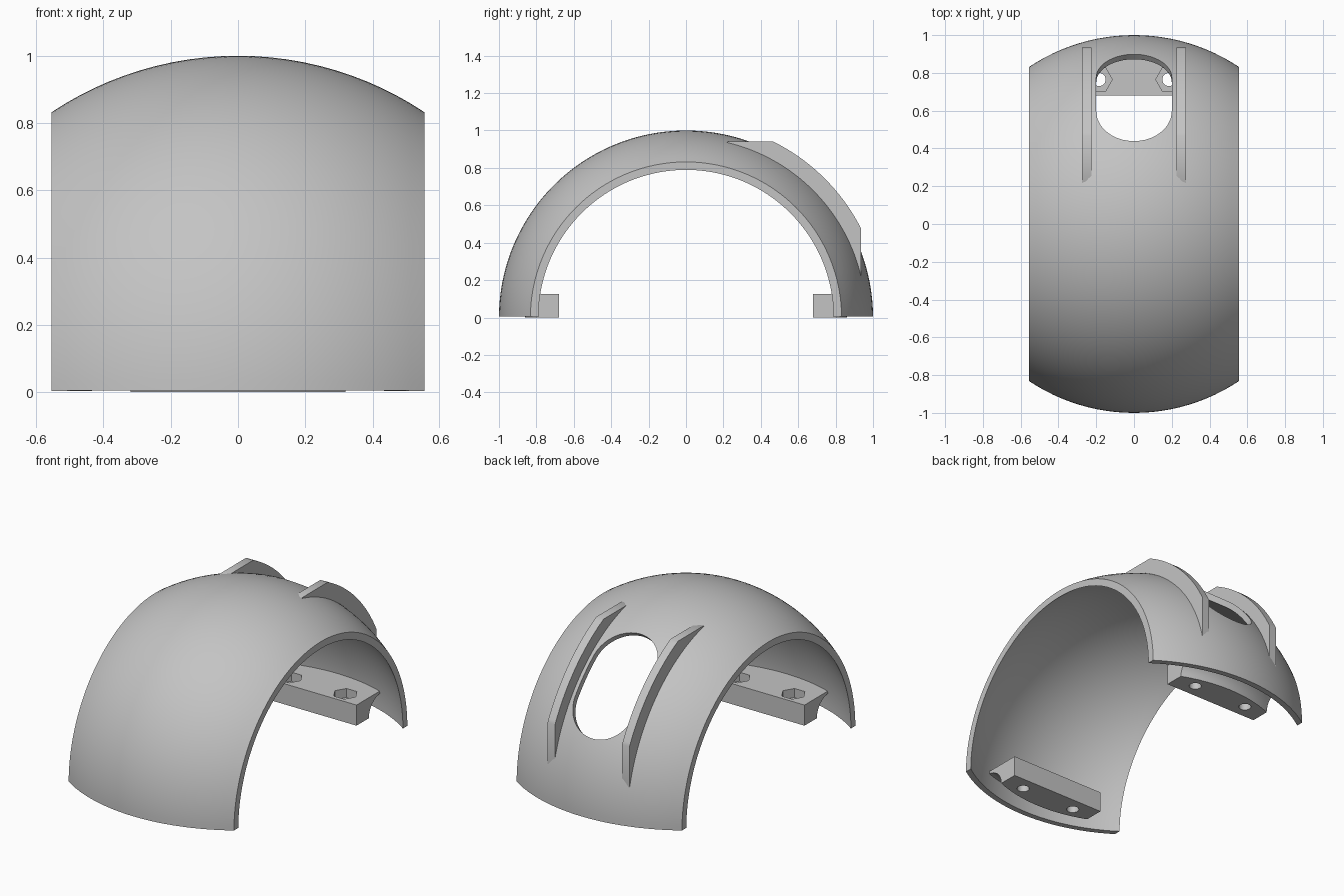
import bpy, bmesh, math
from mathutils import Matrix, Vector

if "Cube" in bpy.data.objects:
    bpy.data.objects.remove(bpy.data.objects["Cube"])

GREY = (0.55, 0.55, 0.55, 1)
mat = bpy.data.materials.new("plain grey")
mat.use_nodes = True
mat.diffuse_color = GREY
mat.node_tree.nodes["Principled BSDF"].inputs["Base Color"].default_value = GREY

R_OUT, R_IN, HALF_W = 1.0, 0.965, 0.555


def make(name, bm):
    bmesh.ops.recalc_face_normals(bm, faces=bm.faces)
    mesh = bpy.data.meshes.new(name)
    bm.to_mesh(mesh)
    bm.free()
    ob = bpy.data.objects.new(name, mesh)
    bpy.context.collection.objects.link(ob)
    mesh.materials.append(mat)
    return ob


def prism(name, points, depth):
    """Extrude a closed outline by a depth vector."""
    bm = bmesh.new()
    face = bm.faces.new([bm.verts.new(p) for p in points])
    out = bmesh.ops.extrude_face_region(bm, geom=[face])
    moved = [g for g in out["geom"] if isinstance(g, bmesh.types.BMVert)]
    bmesh.ops.translate(bm, verts=moved, vec=depth)
    return make(name, bm)


def arc(radius, start, end, n):
    return [(radius * math.cos(a), radius * math.sin(a))
            for a in (start + (end - start) * i / n for i in range(n + 1))]


def boolean(ob, cutter, op="DIFFERENCE"):
    mod = ob.modifiers.new(op.lower(), "BOOLEAN")
    mod.operation, mod.solver, mod.object = op, "EXACT", cutter
    bpy.context.view_layer.objects.active = ob
    bpy.context.view_layer.update()
    bpy.ops.object.modifier_apply(modifier=mod.name)
    bpy.data.objects.remove(cutter)


def smooth(ob):
    bpy.ops.object.select_all(action="DESELECT")
    ob.select_set(True)
    bpy.context.view_layer.objects.active = ob
    bpy.ops.object.shade_smooth_by_angle(angle=math.radians(30))


# Spherical shell: band profile swept half a turn about x
bm = bmesh.new()
a_out, a_in = math.asin(HALF_W / R_OUT), math.asin(HALF_W / R_IN)
outer = [(s, c) for c, s in arc(R_OUT, -a_out, a_out, 24)]
inner = [(s, c) for c, s in arc(R_IN, a_in, -a_in, 24)]
lift = 0.005
profile = bm.faces.new([bm.verts.new((x, r * math.cos(lift), r * math.sin(lift)))
                        for x, r in outer + inner])
bmesh.ops.spin(bm, geom=[profile] + profile.edges[:] + profile.verts[:],
               axis=(1, 0, 0), cent=(0, 0, 0), angle=math.pi - 2 * lift,
               steps=96, use_duplicate=False)
if not profile.is_valid or not any(
        all(v.co.y > 0 and v.co.z < 0.01 for v in f.verts) for f in bm.faces):
    edges = [e for e in bm.edges if e.is_boundary and all(v.co.y > 0 for v in e.verts)]
    bmesh.ops.contextual_create(bm, geom=edges)
shell = make("shell", bm)

# Rounded slot cut through the shell at 45 degrees
slot_r, slot_half = 0.2, 0.125
outline = [(x, u + slot_half) for x, u in arc(slot_r, 0, math.pi, 32)]
outline += [(x, u - slot_half) for x, u in arc(slot_r, math.pi, 2 * math.pi, 32)]
tilt = Matrix.Rotation(math.radians(-45), 3, "X")
slot = prism("slot_cutter", [tilt @ Vector((x, u, 0.6)) for x, u in outline],
             tilt @ Vector((0, 0, 0.8)))
boolean(shell, slot)
smooth(shell)

# Two ribs flanking the slot
RIB_R, TOP, BACK = 1.05, 0.94, 0.935
rib = arc(RIB_R, math.acos(BACK / RIB_R), math.asin(TOP / RIB_R), 32)
rib += [(0.225, TOP)] + arc(0.945, math.radians(78), math.radians(12.5), 32) + [(BACK, 0.225)]
for side, x in (("left", 0.225), ("right", -0.275)):
    ob = prism(side + "_rib", [(x, y, z) for y, z in rib], (0.05, 0, 0))
    smooth(ob)


def rod(radius, sides, x, y, z0, z1):
    pts = [(x + px, y + py, z0) for px, py in arc(radius, 0, 2 * math.pi, sides)[:-1]]
    return prism("rod_cutter", pts, (0, 0, z1 - z0))


# Mounting blocks inside the rim, each with two bolt holes and nut pockets
for name, sign in (("front_mount", -1), ("back_mount", 1)):
    block = prism(name, [(x, sign * y, 0) for x, y in
                         ((-0.32, 0.68), (0.32, 0.68), (0.32, 1.0), (-0.32, 1.0))],
                  (0, 0, 0.125))
    # Trim to the shell
    bm = bmesh.new()
    bmesh.ops.create_uvsphere(bm, u_segments=96, v_segments=48, radius=0.975)
    boolean(block, make("ball_cutter", bm), "INTERSECT")
    # Concave groove along the lower outer edge
    bm = bmesh.new()
    ring = [bm.verts.new((0.97 + r, 0, z)) for r, z in arc(0.11, 0, 2 * math.pi, 32)[:-1]]
    loop = [bm.edges.new((ring[i - 1], ring[i])) for i in range(32)]
    bmesh.ops.spin(bm, geom=ring + loop, axis=(0, 0, 1), cent=(0, 0, 0),
                   angle=2 * math.pi, steps=96, use_merge=True)
    bmesh.ops.remove_doubles(bm, verts=bm.verts, dist=1e-5)
    boolean(block, make("groove_cutter", bm))
    for x in (-0.185, 0.185):
        boolean(block, rod(0.035, 24, x, sign * 0.765, -0.1, 0.3))
        boolean(block, rod(0.07, 6, x, sign * 0.765, 0.07, 0.3))
    smooth(block)
